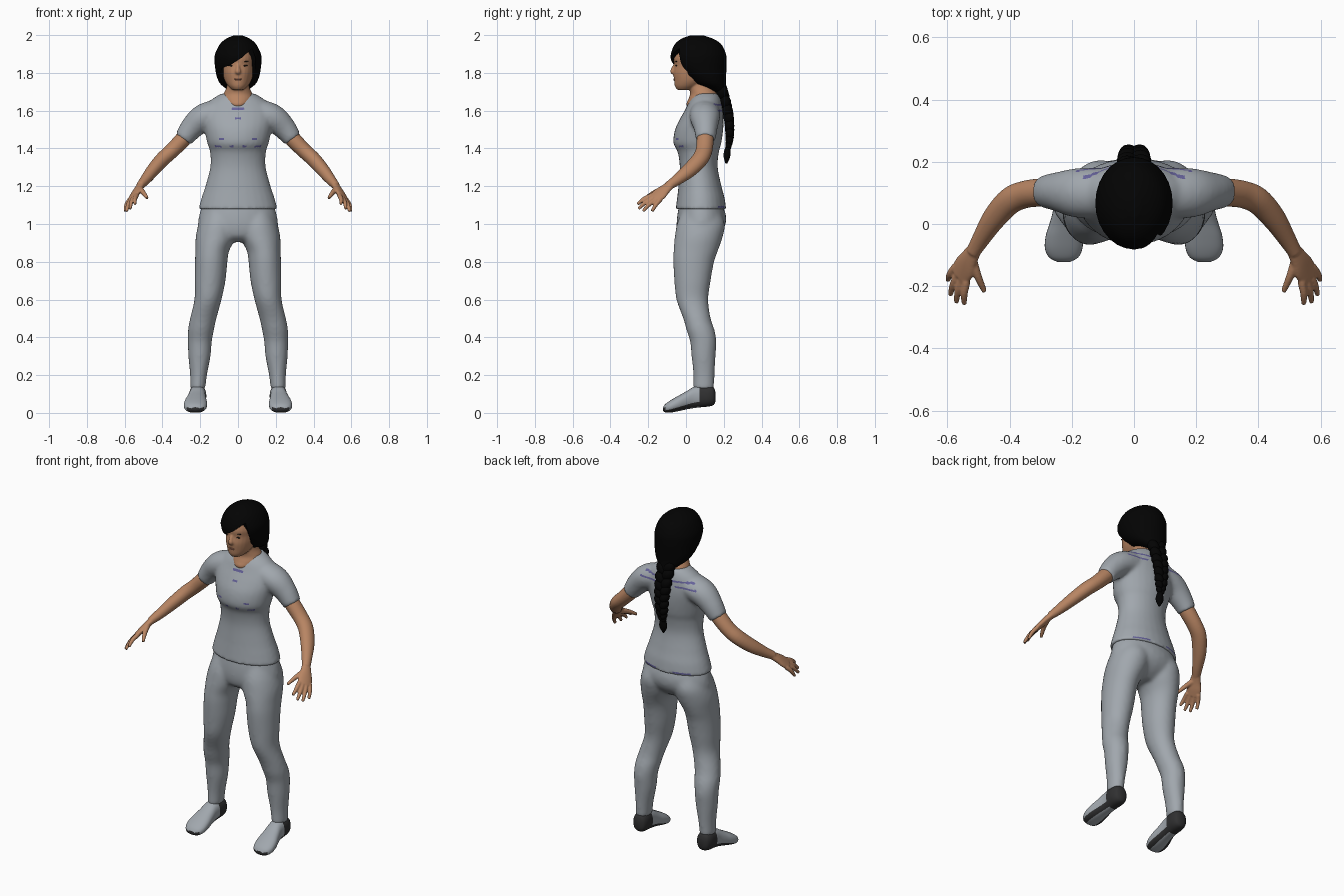
import bpy, bmesh, math
from mathutils import Vector, Matrix

cube = bpy.data.objects.get("Cube")
if cube:
    bpy.data.objects.remove(cube, do_unlink=True)


def material(name, r, g, b):
    m = bpy.data.materials.new(name)
    m.use_nodes = True
    m.diffuse_color = (r, g, b, 1)
    bsdf = m.node_tree.nodes["Principled BSDF"]
    bsdf.inputs["Base Color"].default_value = (r, g, b, 1)
    bsdf.inputs["Roughness"].default_value = 0.8
    return m


CLOTH = material("grey cloth", 0.355, 0.387, 0.42)
LINING = material("violet lining", 0.13, 0.12, 0.32)
SKIN = material("skin", 0.48, 0.235, 0.125)
HAIR = material("black hair", 0.001, 0.001, 0.001)
HEEL = material("dark heel", 0.03, 0.03, 0.031)
LIPS = material("lips", 0.36, 0.15, 0.095)
EYES = material("dark eyes", 0.02, 0.014, 0.01)


def smooth_rows(rows, n=5):
    """Catmull-Rom interpolation through a list of number tuples."""
    out = []
    for i in range(len(rows) - 1):
        a, b, c, d = (rows[max(i - 1, 0)], rows[i], rows[i + 1],
                      rows[min(i + 2, len(rows) - 1)])
        for k in range(n):
            t = k / n
            out.append(tuple(q + 0.5 * t * (r - p + t * (2 * p - 5 * q + 4 * r - s
                       + t * (3 * (q - r) + s - p))) for p, q, r, s in zip(a, b, c, d)))
    return out + [rows[-1]]


SIDES = 28


def ring(centre, u, v, power=1.0):
    pts = []
    for k in range(SIDES):
        c, s = math.cos(math.tau * k / SIDES), math.sin(math.tau * k / SIDES)
        c, s = (math.copysign(abs(w) ** power, w) for w in (c, s))
        pts.append(centre + u * c + v * s)
    return pts


def loft(bm, rings):
    rows = [[bm.verts.new(p) for p in r] for r in rings]
    n = len(rows[0])
    for a, b in zip(rows, rows[1:]):
        for k in range(n):
            bm.faces.new((a[k], a[(k + 1) % n], b[(k + 1) % n], b[k]))
    bm.faces.new(rows[0])
    bm.faces.new(rows[-1])


def column(bm, rows, side=1):
    """Level ovals: centre x, height, half width, front y, back y."""
    loft(bm, [ring(Vector((side * x, (f + b) / 2, z)), Vector((w, 0, 0)),
                   Vector((0, (b - f) / 2, 0))) for x, z, w, f, b in smooth_rows(rows)])


def tube(bm, rows, side=1, across=(0, 1, 0)):
    """Ovals square to a path: x, y, z, radius across, other radius."""
    rows = smooth_rows(rows)
    pts = [Vector((side * r[0], r[1], r[2])) for r in rows]
    wide = Vector((side * across[0], across[1], across[2]))
    rings = []
    for i, p in enumerate(pts):
        t = (pts[min(i + 1, len(pts) - 1)] - pts[max(i - 1, 0)]).normalized()
        u = (wide - t * wide.dot(t)).normalized()
        rings.append(ring(p, u * rows[i][3], t.cross(u) * rows[i][4]))
    loft(bm, rings)


def blob(bm, centre, size, turn=0.0):
    m = (Matrix.Translation(centre) @ Matrix.Rotation(turn, 4, 'Y')
         @ Matrix.Diagonal((*size, 1)))
    bmesh.ops.create_uvsphere(bm, u_segments=16, v_segments=10, radius=1, matrix=m)


def apply_modifiers(ob):
    bpy.context.view_layer.objects.active = ob
    for name in [m.name for m in ob.modifiers]:
        bpy.ops.object.modifier_apply(modifier=name)


def finish(bm, name, mats, voxel=0, relax=4):
    bmesh.ops.recalc_face_normals(bm, faces=bm.faces)
    me = bpy.data.meshes.new(name)
    bm.to_mesh(me)
    bm.free()
    for m in mats:
        me.materials.append(m)
    ob = bpy.data.objects.new(name, me)
    bpy.context.collection.objects.link(ob)
    if voxel:
        mod = ob.modifiers.new("merge", 'REMESH')
        mod.mode, mod.voxel_size, mod.use_smooth_shade = 'VOXEL', voxel, True
        mod = ob.modifiers.new("relax", 'SMOOTH')
        mod.factor, mod.iterations = 0.5, relax
        apply_modifiers(ob)
    return ob


def shade(ob, angle=50):
    bpy.ops.object.select_all(action='DESELECT')
    ob.select_set(True)
    bpy.context.view_layer.objects.active = ob
    bpy.ops.object.shade_smooth_by_angle(angle=math.radians(angle))


# Shirt: torso and short sleeves blended together
bm = bmesh.new()
column(bm, [(0, 1.078, .21, -.055, .213), (0, 1.14, .193, -.047, .204), (0, 1.2, .173, -.04, .188),
            (0, 1.3, .147, -.033, .168), (0, 1.38, .148, -.044, .174), (0, 1.43, .163, -.067, .187),
            (0, 1.5, .178, -.058, .197), (0, 1.56, .19, -.03, .199), (0, 1.61, .182, -.002, .194),
            (0, 1.655, .145, .02, .186), (0, 1.69, .09, .045, .172)])
for s in (1, -1):
    tube(bm, [(.08, .1, 1.592, .08, .075), (.18, .1, 1.565, .08, .072),
              (.245, .104, 1.508, .063, .062), (.29, .104, 1.448, .052, .049)], s)
shirt = finish(bm, "shirt", [CLOTH, LINING], .01, 5)

# Fine dashes where the lining shows: inner and outer |x|, height, on the back
dashes = [(0, .03, 1.612, 0), (0, .02, 1.56, 0), (.07, .1, 1.45, 0), (.02, .045, 1.412, 0),
          (.09, .12, 1.412, 0), (.02, .16, 1.632, 1), (.06, .19, 1.6, 1), (.06, .15, 1.09, 1)]
for f in shirt.data.polygons:
    c = f.center
    for near, far, z, back in dashes:
        if near <= abs(c.x) <= far and abs(c.z - z) < .005 and (c.y > .1) == bool(back):
            f.material_index = 1

# Trousers: pelvis and both legs blended together
bm = bmesh.new()
column(bm, [(0, 1.11, .188, -.035, .19), (0, 1.05, .205, -.046, .211), (0, 1.0, .212, -.05, .21),
            (0, .96, .195, -.047, .19), (0, .93, .15, -.035, .16), (0, .905, .09, 0, .12)])
for s in (1, -1):
    column(bm, [(.1, 1.07, .08, -.02, .18), (.105, 1.0, .104, -.048, .206), (.117, .93, .107, -.06, .194),
                (.136, .86, .09, -.066, .17),
                (.142, .8, .086, -.068, .149), (.148, .7, .082, -.062, .131), (.159, .6, .072, -.051, .118),
                (.184, .5, .07, -.015, .131), (.196, .44, .069, .002, .151), (.202, .38, .064, .021, .161),
                (.204, .3, .059, .029, .157), (.209, .2, .045, .039, .151), (.213, .125, .04, .039, .149)], s)
finish(bm, "trousers", [CLOTH], .01, 10)

# Arms, palms and fingers
spread = Vector((.55, .78, -.33)).normalized()
knuckles = Vector((.555, -.16, 1.14))
tips = [(.545, -.258, 1.104), (.571, -.252, 1.08), (.59, -.228, 1.067), (.598, -.18, 1.067)]
for s, label in ((1, "left"), (-1, "right")):
    bm = bmesh.new()
    tube(bm, [(.25, .105, 1.5, .04, .04), (.29, .102, 1.45, .045, .043), (.35, .095, 1.388, .044, .04),
              (.4, .073, 1.342, .044, .039), (.45, .018, 1.285, .04, .035), (.49, -.045, 1.235, .03, .028),
              (.518, -.092, 1.203, .024, .021)], s)
    tube(bm, [(.508, -.075, 1.213, .023, .019), (.53, -.112, 1.183, .033, .018),
              (.545, -.14, 1.158, .042, .017), (.56, -.168, 1.134, .04, .014)], s, spread)
    for k, tip in enumerate(tips):
        base = knuckles + spread * (k - 1.5) * .021
        mid = base.lerp(Vector(tip), .55) + Vector((.004, 0, .006))
        tube(bm, [(*base, .013, .013), (*mid, .0115, .0115), (*tip, .008, .008)], s, spread)
    tube(bm, [(.523, -.105, 1.19, .017, .016), (.503, -.165, 1.168, .013, .013),
              (.48, -.217, 1.137, .0085, .0085)], s, spread)
    finish(bm, label + "_arm", [SKIN], .0045, 3)

# Head, neck and nose
bm = bmesh.new()
column(bm, [(0, 1.71, .03, -.047, .03), (0, 1.73, .052, -.059, .08), (0, 1.76, .071, -.063, .13),
            (0, 1.8, .082, -.067, .16), (0, 1.84, .087, -.062, .17), (0, 1.88, .089, -.065, .17),
            (0, 1.93, .075, -.045, .15), (0, 1.97, .03, 0, .1)])
column(bm, [(0, 1.6, .045, .03, .16), (0, 1.63, .062, .002, .16), (0, 1.66, .083, .012, .17),
            (0, 1.69, .076, .022, .165), (0, 1.73, .059, .016, .145), (0, 1.8, .054, .02, .14)])
tube(bm, [(0, -.054, 1.85, .009, .009), (0, -.068, 1.822, .011, .01),
          (0, -.071, 1.806, .015, .012), (0, -.06, 1.796, .012, .008)], 1, (1, 0, 0))
finish(bm, "head", [SKIN], .005, 3)

# Lips, eyes and brows as thin curved plates
bm = bmesh.new()
blob(bm, (0, -.0625, 1.768), (.02, .0045, .0035))
blob(bm, (0, -.0615, 1.762), (.017, .0045, .0035))
shade(finish(bm, "lips", [LIPS]))
bm = bmesh.new()
for s in (1, -1):
    blob(bm, (s * .037, -.0515, 1.838), (.014, .0045, .0032), -s * .1)
    blob(bm, (s * .04, -.0515, 1.86), (.017, .0045, .0022), -s * .08)
shade(finish(bm, "eyes_and_brows", [EYES]))

# Hair mass with a side-swept opening for the face
bm = bmesh.new()
column(bm, [(0, 1.695, .035, .155, .216), (0, 1.72, .068, .1, .213), (0, 1.745, .096, .04, .211),
            (0, 1.78, .112, -.005, .212), (0, 1.82, .12, -.053, .214), (0, 1.86, .124, -.077, .215),
            (0, 1.9, .121, -.08, .211), (0, 1.95, .097, -.06, .188), (0, 1.98, .064, -.025, .145),
            (0, 1.999, .022, .025, .09)])
hair = finish(bm, "hair", [HAIR])
bm = bmesh.new()
outline = [(-.085, 1.825), (-.04, 1.842), (.02, 1.88), (.075, 1.93), (.092, 1.88), (.09, 1.8),
           (.075, 1.6), (-.075, 1.6), (-.092, 1.77)]
near = [bm.verts.new((x, -.3, z)) for x, z in outline]
far = [bm.verts.new((x, .01 + (1.8 - z) * .35, z)) for x, z in outline]
bm.faces.new(near)
bm.faces.new(far)
for k in range(len(near)):
    j = (k + 1) % len(near)
    bm.faces.new((near[k], near[j], far[j], far[k]))
cutter = finish(bm, "face_opening_cutter", [HAIR])
cutter.hide_render = True
mod = hair.modifiers.new("face opening", 'BOOLEAN')
mod.operation, mod.object = 'DIFFERENCE', cutter
apply_modifiers(hair)
bpy.data.objects.remove(cutter, do_unlink=True)
shade(hair)

# Braid: alternating tilted strands, then a tuft
bm = bmesh.new()
path = smooth_rows([(1.71, .188, .04), (1.62, .215, .037), (1.54, .229, .033),
                    (1.46, .231, .028), (1.405, .224, .018)], 4)
for i, (z, y, r) in enumerate(path):
    s = 1 if i % 2 else -1
    blob(bm, (s * r * .55, y, z), (r * .8, r * .8, r * 1.05), s * .6)
tube(bm, [(0, .222, 1.41, .012, .012), (0, .219, 1.385, .02, .017), (0, .216, 1.355, .023, .017),
          (0, .214, 1.32, .005, .005)], 1, (1, 0, 0))
shade(finish(bm, "braid", [HAIR]))

# Shoes: y, centre x, sole height, top height, half width
shoe = [(.156, .212, .06, .11, .018), (.146, .212, .042, .135, .036), (.12, .213, .034, .145, .045),
        (.08, .214, .03, .147, .045), (.04, .216, .025, .137, .045), (0, .22, .018, .113, .052),
        (-.04, .224, .009, .091, .06), (-.08, .226, .002, .068, .06), (-.108, .226, .002, .048, .046),
        (-.122, .226, .012, .03, .02)]
for s, label in ((1, "left"), (-1, "right")):
    bm = bmesh.new()
    loft(bm, [ring(Vector((s * x, y, (lo + hi) / 2)), Vector((w, 0, 0)),
                   Vector((0, 0, (hi - lo) / 2)), .85) for y, x, lo, hi, w in smooth_rows(shoe)])
    bmesh.ops.recalc_face_normals(bm, faces=bm.faces)
    # Dark heel cup, welt along both lower edges, and toe guard
    for i, f in enumerate(bm.faces):
        y = f.calc_center_median().y
        welt = i % SIDES in (16, 17, 18, 23, 24, 25)
        toe = y < -.106 and f.normal.z < .1
        f.material_index = 1 if y > .075 or welt or toe else 0
    shade(finish(bm, label + "_shoe", [CLOTH, HEEL]))
